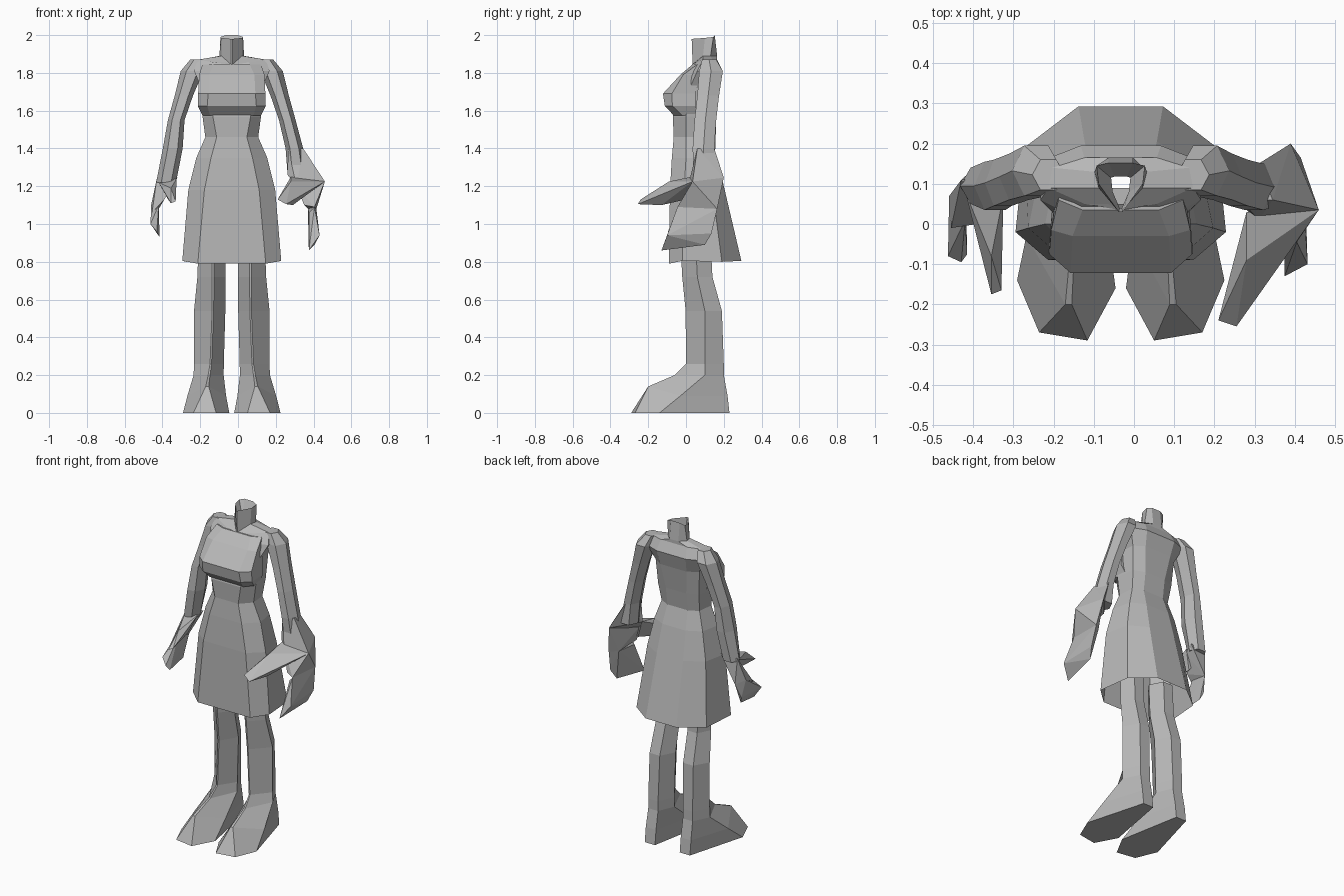
import bpy, bmesh

CX = -0.033  # symmetry plane of the body

grey = bpy.data.materials.new("matte grey")
grey.diffuse_color = (0.48, 0.48, 0.48, 1)


def finish(name, bm):
    bmesh.ops.recalc_face_normals(bm, faces=bm.faces)
    me = bpy.data.meshes.new(name)
    bm.to_mesh(me)
    bm.free()
    me.materials.append(grey)
    ob = bpy.data.objects.new(name, me)
    bpy.context.collection.objects.link(ob)
    return ob


def loft(name, rings, cap_first=False, cap_last=False):
    """Bridge equal-length closed rings of points."""
    bm = bmesh.new()
    vs = [[bm.verts.new(p) for p in r] for r in rings]
    n = len(vs[0])
    for a, b in zip(vs, vs[1:]):
        for i in range(n):
            j = (i + 1) % n
            bm.faces.new((a[i], a[j], b[j], b[i]))
    if cap_first:
        bm.faces.new(vs[0])
    if cap_last:
        bm.faces.new(vs[-1])
    return finish(name, bm)


def hull(name, pts):
    """Faceted solid around a few corner points."""
    bm = bmesh.new()
    for p in pts:
        bm.verts.new(p)
    res = bmesh.ops.convex_hull(bm, input=bm.verts)
    junk = [v for v in res["geom_interior"] if isinstance(v, bmesh.types.BMVert)]
    bmesh.ops.delete(bm, geom=junk, context='VERTS')
    return finish(name, bm)


def sym(z, half):
    """Full ring from a right-hand half (front to back), each (x, y[, z])."""
    pts = [(p[0], p[1], p[2] if len(p) > 2 else z) for p in half]
    return ([(CX + x, y, h) for x, y, h in pts] +
            [(CX - x, y, h) for x, y, h in reversed(pts)])


# Skirt, open at the hem
waist = sym(1.46, [(.08, -.065), (.14, 0), (.13, .10), (.07, .13)])
loft("skirt", [
    sym(.80, [(.18, -.09, .79), (.262, -.02, .805), (.24, .19), (.105, .293, .805)]),
    sym(1.18, [(.145, -.085), (.23, -.01), (.20, .14), (.09, .205)]),
    sym(1.35, [(.11, -.075), (.188, 0), (.165, .12), (.08, .165)]),
    waist])

# Torso and neck, open at the top with a narrow throat
loft("torso", [
    waist,
    sym(1.57, [(.10, -.07), (.155, 0), (.14, .12), (.07, .145)]),
    sym(1.72, [(.10, -.03), (.16, .02), (.15, .13), (.09, .17)]),
    sym(1.81, [(.12, .02), (.20, .06), (.19, .16), (.10, .195)]),
    sym(1.87, [(.09, .05, 1.855), (.18, .09), (.17, .14), (.09, .165)]),
    sym(1.89, [(.004, .035, 1.845), (.055, .09), (.065, .13), (.03, .165)]),
    sym(1.99, [(.005, .03, 1.98), (.055, .10, 1.985), (.06, .145), (.03, .152, 2.0)]),
    sym(1.93, [(.003, .04), (.02, .08), (.024, .115), (.015, .118)])])

# Chest volume with a shelf-like underside
loft("chest", [
    sym(1.575, [(.115, -.065), (.155, -.02), (.145, .06)]),
    sym(1.625, [(.13, -.112), (.18, -.072), (.17, .05)]),
    sym(1.69, [(.125, -.122), (.178, -.075), (.165, .05)]),
    sym(1.79, [(.12, -.03), (.173, -.015), (.16, .07)]),
    sym(1.845, [(.095, .035), (.155, .06), (.15, .09)])], True, True)

# Legs and feet; the front pair pinches into a ridge above the toes
# order: front pair, outer side, back pair, inner side
leg = [
    (0, [(.083, -.29), (.203, -.27), (.258, -.14), (.155, .23), (.085, .23), (.013, -.16)]),
    (.09, [(.122, -.20, .14), (.138, -.20, .14), (.235, -.03), (.155, .22), (.085, .22), (.03, -.03)]),
    (.20, [(.115, -.06), (.125, -.06), (.202, .10), (.152, .20), (.085, .20), (.043, .10)]),
    (.26, [(.107, 0), (.115, 0), (.20, .10), (.152, .20), (.085, .20), (.042, .10)]),
    (.54, [(.096, -.002), (.104, -.002), (.20, .10), (.15, .19), (.08, .19), (.034, .10)]),
    (.72, [(.094, -.02), (.104, -.02), (.182, .06), (.142, .14), (.075, .14), (.034, .06)]),
    (.92, [(.094, -.03), (.104, -.03), (.175, .05), (.14, .13), (.075, .13), (.034, .05)])]
for side, s in (("right", 1), ("left", -1)):
    loft(side + "_leg", [[(CX + s * p[0], p[1], p[2] if len(p) > 2 else z)
                          for p in r] for z, r in leg], cap_first=True)


# Arms: six-sided sections (z, inner, outer, front, back)
def arm_ring(s, z, a, b, y0, y1):
    m, q = (a + b) / 2, (b - a) / 4
    ym = (y0 + y1) / 2
    return [(CX + s * x, y, z) for x, y in (
        (a, ym), (m - q, y0), (m + q, y0), (b, ym), (m + q, y1), (m - q, y1))]


upper = [(1.87, .14, .22, .085, .16), (1.81, .15, .27, .07, .195),
         (1.68, .205, .302, .06, .175), (1.55, .25, .338, .045, .16)]
fore = {"right": (1, [(1.40, .285, .378, .035, .15), (1.27, .295, .40, .04, .15)]),
        "left": (-1, [(1.40, .26, .365, .035, .155), (1.22, .295, .40, .05, .14)])}
for side, (s, low) in fore.items():
    loft(side + "_arm", [arm_ring(s, *r) for r in upper + low], True, True)

# Right hand: flared cuff, broad mitt in two segments, forward thumb
hull("right_cuff", [(.265, .06, 1.40), (.345, .06, 1.40), (.31, .15, 1.40),
                    (.46, .035, 1.225), (.39, .20, 1.245), (.262, .05, 1.26),
                    (.31, .01, 1.20)])
knuckles = [(.405, -.045, 1.09), (.35, -.02, 1.10), (.37, .13, 1.08), (.415, .165, 1.08)]
hull("right_palm", [(.46, .035, 1.225), (.39, .20, 1.245), (.31, .02, 1.20)] + knuckles)
hull("right_fingers", knuckles[:1] + knuckles[2:] + [
    (.375, -.03, 1.06), (.425, .135, .95), (.405, .10, .89),
    (.432, -.10, .94), (.375, -.13, .86), (.385, -.085, .97)])
hull("right_thumb", [(.46, .035, 1.225), (.28, .03, 1.25), (.33, 0, 1.13),
                     (.21, -.24, 1.13), (.255, -.255, 1.105), (.28, -.09, 1.225),
                     (.29, -.13, 1.10)])

# Left hand: slimmer curled fingers and thumb
hull("left_palm", [(-.43, .11, 1.24), (-.32, .12, 1.25), (-.335, .05, 1.22),
                   (-.46, .07, 1.10), (-.39, 0, 1.13), (-.455, -.01, 1.06),
                   (-.42, .12, 1.08)])
hull("left_fingers", [(-.46, .07, 1.10), (-.42, .01, 1.10), (-.42, .12, 1.08),
                      (-.463, -.08, 1.0), (-.43, -.095, .96), (-.415, -.075, .93),
                      (-.425, .07, .95), (-.44, .085, .99)])
hull("left_thumb", [(-.325, .07, 1.24), (-.42, .08, 1.22), (-.37, .04, 1.13),
                    (-.355, -.175, 1.11), (-.33, -.165, 1.12), (-.355, -.08, 1.19)])
